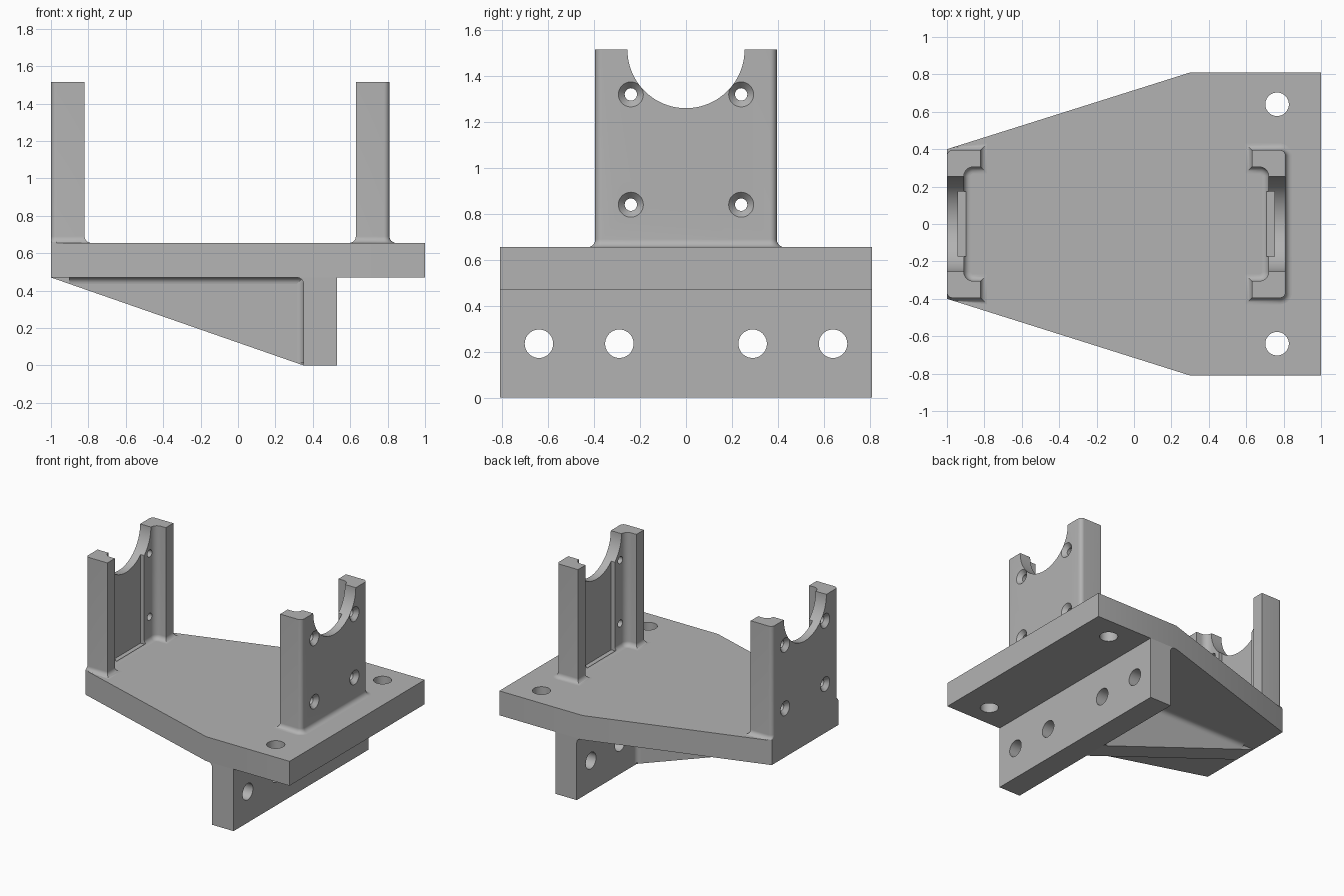
import bpy, bmesh, math
from mathutils import Matrix, Vector

if "Cube" in bpy.data.objects:
    bpy.data.objects.remove(bpy.data.objects["Cube"], do_unlink=True)

GREY = (0.45, 0.45, 0.45, 1)
metal = bpy.data.materials.new("plain_grey")
metal.use_nodes = True
metal.diffuse_color = GREY
metal.node_tree.nodes["Principled BSDF"].inputs["Base Color"].default_value = GREY

LOW, TOP, PEAK = 0.47, 0.655, 1.515   # plate underside, plate top, upright top
FILLET = 0.035


def finish(name, bm):
    bmesh.ops.recalc_face_normals(bm, faces=bm.faces)
    mesh = bpy.data.meshes.new(name)
    bm.to_mesh(mesh)
    bm.free()
    mesh.materials.append(metal)
    ob = bpy.data.objects.new(name, mesh)
    bpy.context.collection.objects.link(ob)
    return ob


def loft(name, rings):
    bm = bmesh.new()
    loops = [[bm.verts.new(p) for p in ring] for ring in rings]
    n = len(loops[0])
    for a, b in zip(loops, loops[1:]):
        for i in range(n):
            j = (i + 1) % n
            bm.faces.new((a[i], a[j], b[j], b[i]))
    bm.faces.new(loops[0])
    bm.faces.new(loops[-1])
    return finish(name, bm)


def prism(name, points, along):
    return loft(name, [points, [Vector(p) + Vector(along) for p in points]])


def box(name, x, y, z):
    return prism(name, [(a, b, z[0]) for a, b in
                        ((x[0], y[0]), (x[1], y[0]), (x[1], y[1]), (x[0], y[1]))],
                 (0, 0, z[1] - z[0]))


def rod(center, axis, depth, r1, r2=None, sides=40):
    """Round cutter; r1 lies at the start of the axis and r2 at its end."""
    bm = bmesh.new()
    turn = Vector(axis).to_track_quat('Z', 'Y').to_matrix().to_4x4()
    bmesh.ops.create_cone(bm, cap_ends=True, segments=sides, radius1=r1,
                          radius2=r2 or r1, depth=depth,
                          matrix=Matrix.Translation(center) @ turn)
    return finish("cutter", bm)


def cut(ob, cutters):
    bpy.context.view_layer.objects.active = ob
    for c in cutters:
        mod = ob.modifiers.new("cut", 'BOOLEAN')
        mod.operation, mod.solver, mod.object = 'DIFFERENCE', 'EXACT', c
        bpy.ops.object.modifier_apply(modifier=mod.name)
        bpy.data.objects.remove(c, do_unlink=True)


def smooth(ob):
    bpy.ops.object.select_all(action='DESELECT')
    ob.select_set(True)
    bpy.context.view_layer.objects.active = ob
    bpy.ops.object.shade_smooth_by_angle(angle=math.radians(30))


def cove(name, corner, a, b, along):
    """Concave fillet strip in the corner between directions a and b."""
    corner, a, b = Vector(corner), Vector(a), Vector(b)
    arc = []
    for i in range(9):
        t = math.pi / 2 * i / 8
        arc.append(corner + FILLET * ((1 - math.sin(t)) * a + (1 - math.cos(t)) * b))
    smooth(prism(name, [corner] + arc, along))


# Tapered base plate with two mounting holes
outline = [(-1, -0.4), (0.3, -0.81), (1, -0.81), (1, 0.81), (0.3, 0.81), (-1, 0.4)]
plate = prism("base_plate", [(x, y, LOW) for x, y in outline], (0, 0, TOP - LOW))
cut(plate, [rod((0.765, s * 0.64, 0.56), (0, 0, 1), 0.5, 0.063) for s in (-1, 1)])
smooth(plate)

# Downward mounting wall with a row of four holes
wall = box("mounting_wall", (0.35, 0.53), (-0.81, 0.81), (0, LOW))
cut(wall, [rod((0.44, y, 0.235), (1, 0, 0), 0.5, 0.062)
           for y in (-0.64, -0.29, 0.29, 0.64)])
smooth(wall)

# Central gusset and its blended corners
RIB = 0.09
prism("gusset", [(-1, -RIB, LOW), (0.35, -RIB, 0), (0.35, -RIB, LOW)], (0, 2 * RIB, 0))
cove("wall_fillet", (0.35, -0.81, LOW), (-1, 0, 0), (0, 0, -1), (0, 1.62, 0))
for s, side in ((-1, "right"), (1, "left")):
    cove(side + "_gusset_top_fillet", (-0.9, s * RIB, LOW), (0, s, 0), (0, 0, -1),
         (1.25, 0, 0))
    cove(side + "_gusset_wall_fillet", (0.35, s * RIB, 0.012), (-1, 0, 0), (0, s, 0),
         (0, 0, LOW - 0.012))


def channel(d):
    """U-shaped footprint grown by d; u runs from the outer face inward."""
    def corner(u, v, r, su, start):
        return [(u + su * r + r * math.cos(t), v - r + r * math.sin(t))
                for t in (start + (math.pi / 2 - 2 * start + math.pi / 2) * i / 8
                          if su > 0 else math.pi / 2 * i / 8 for i in range(9))]
    # rounded outer corner, square flange, rounded inner corner
    outer = [(0.03 - 0.03 * math.cos(t) - d * math.cos(t),
              0.365 + (0.03 + d) * math.sin(t))
             for t in (math.pi / 2 * i / 8 for i in range(9))]
    flange = [(0.18 + d, 0.395 + d), (0.18 + d, 0.305 - d)]
    r = 0.05 - d
    inner = [(0.14 - r * math.sin(t), 0.255 + r * math.cos(t))
             for t in (math.pi / 2 * i / 8 for i in range(9))]
    half = outer + flange + inner
    return half + [(u, -v) for u, v in reversed(half)]


def upright(name, x0, inward, flush):
    """Bearing upright with a saddle, inner pocket and countersunk holes."""
    rings = []
    levels = [math.pi / 2 * i / 8 for i in range(9)]
    heights = [(FILLET * (1 - math.sin(t)), TOP + FILLET * (1 - math.cos(t)))
               for t in levels] + [(0, PEAK)]
    for d, z in heights:
        ring = []
        for u, v in channel(d):
            if flush:   # keep the blend inside the plate edge
                u = max(u, 0)
                limit = 0.4 + 0.315 * u
                v = max(-limit, min(limit, v))
            ring.append((x0 + inward * u, v, z))
        rings.append(ring)
    ob = loft(name, rings)
    cutters = [rod((x0 + inward * 0.09, 0, PEAK), (1, 0, 0), 0.5, 0.255, sides=96)]
    px = sorted((x0 + inward * 0.06, x0 + inward * 0.102))
    cutters.append(box("cutter", px, (-0.175, 0.175), (TOP + 0.002, 1.4)))
    for y in (-0.24, 0.24):
        for z in (0.84, 1.32):
            cutters.append(rod((x0 + inward * 0.05, y, z), (1, 0, 0), 0.3, 0.027, sides=24))
            cutters.append(rod((x0 + inward * 0.0125, y, z), (inward, 0, 0), 0.035,
                               0.059, 0.027, sides=32))
    cut(ob, cutters)
    smooth(ob)


upright("left_upright", 0.81, -1, False)
upright("right_upright", -1.0, 1, True)
